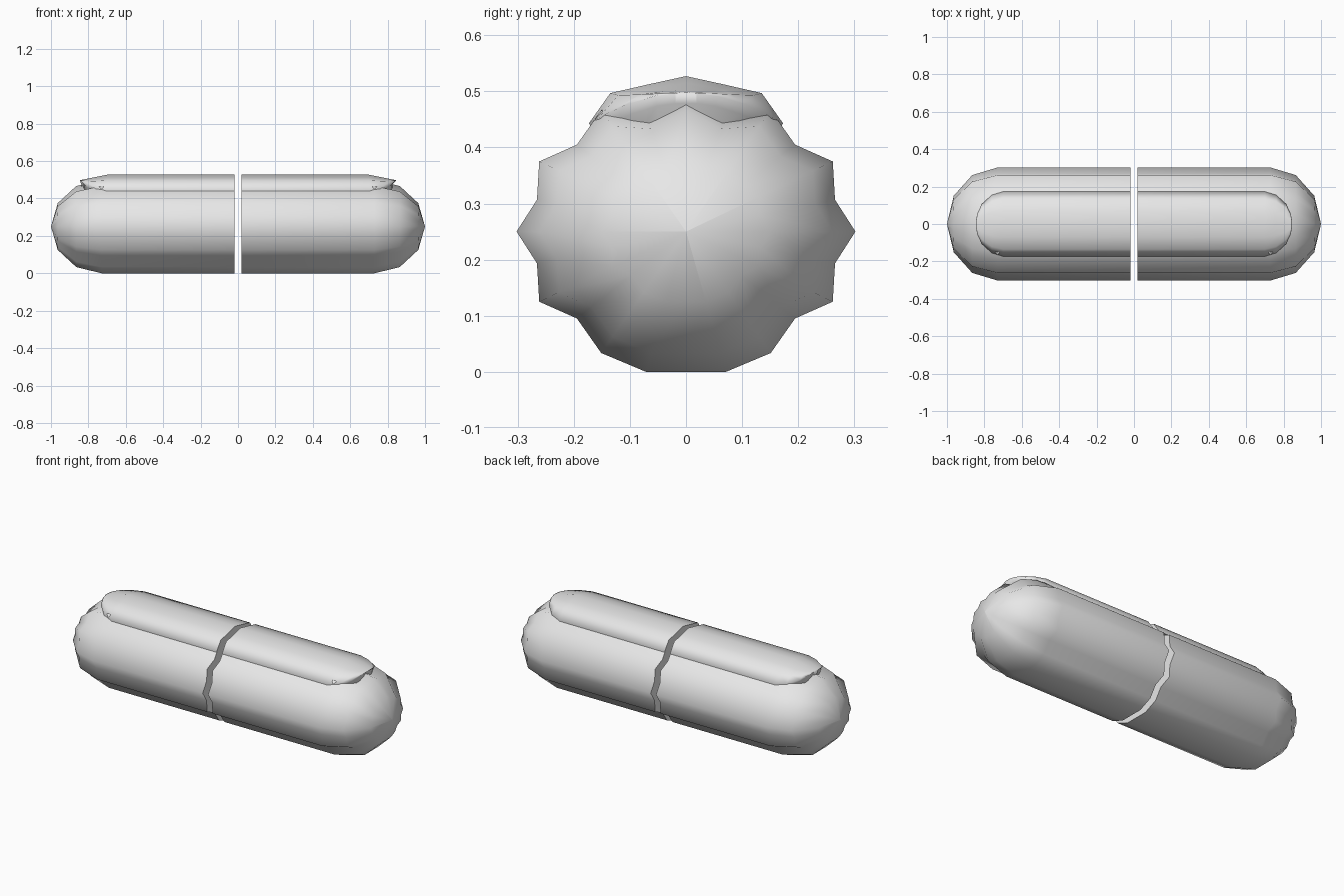
import bpy, bmesh, math

if "Cube" in bpy.data.objects:
    bpy.data.objects.remove(bpy.data.objects["Cube"])

grey = bpy.data.materials.new("light_grey")
grey.diffuse_color = (0.8, 0.8, 0.8, 1)
grey.use_nodes = True
grey.node_tree.nodes["Principled BSDF"].inputs["Base Color"].default_value = grey.diffuse_color
GAP = 0.0175   # half width of the cut through the middle


def loft(name, rings):
    """Bridge closed rings of equal size, flat-cap the cut side, smooth the rest."""
    bm = bmesh.new()
    loops = [[bm.verts.new(p) for p in ring] for ring in rings]
    n = len(loops[0])
    for a, b in zip(loops, loops[1:]):
        for i in range(n):
            j = (i + 1) % n
            bm.faces.new((a[i], a[j], b[j], b[i])).smooth = True
    bm.faces.new(loops[0]).smooth = False
    bm.faces.new(loops[-1]).smooth = True
    bmesh.ops.remove_doubles(bm, verts=bm.verts, dist=1e-4)
    bmesh.ops.recalc_face_normals(bm, faces=bm.faces)
    me = bpy.data.meshes.new(name)
    bm.to_mesh(me)
    bm.free()
    me.materials.append(grey)
    bpy.context.collection.objects.link(bpy.data.objects.new(name, me))


# Fluted body cross-section: 24 alternating ridges and grooves, flat underside
section = []
for i in range(24):
    a = math.radians(15 * i)
    groove = i % 2
    y = (0.275 if groove else 0.302) * math.cos(a)
    z = (0.219 if groove else 0.25) * math.sin(a)
    if i in (17, 18, 19):
        z = -0.25
    section.append((y, z))


def body_ring(x, k, s):
    return [(s * x, y * k, 0.25 + z * k) for y, z in section]


def topping_ring(x, w, crown, s, tuck=0.0):
    rim = 0.443 + 0.054 * (1 - (w / 0.173) ** 2)
    top = [(-1, 0), (-0.78, 0.64), (-0.4, 0.82), (0, 1),
           (0.4, 0.82), (0.78, 0.64), (1, 0)]
    ring = [(s * x, w * t, rim + (crown - rim) * f) for t, f in top]
    # tucked-in lower edge that sinks into the body
    skirt = [(0.94, 0.018), (0.85, 0.06), (-0.85, 0.06), (-0.94, 0.018)]
    return ring + [(s * (x - tuck), w * t, rim - d) for t, d in skirt]


for side, s in (("left", -1), ("right", 1)):
    # Body half with a domed end
    rings = [body_ring(GAP, 1, s)]
    for deg in (0, 30, 60):
        a = math.radians(deg)
        rings.append(body_ring(0.73 + 0.27 * math.sin(a), math.cos(a), s))
    rings.append(body_ring(1.0, 0.0005, s))
    loft("body_" + side, rings)

    # Raised strip along the top with a rounded end
    loft("top_strip_" + side, [
        topping_ring(GAP, 0.173, 0.527, s),
        topping_ring(0.70, 0.173, 0.527, s),
        topping_ring(0.76, 0.155, 0.515, s, 0.005),
        topping_ring(0.815, 0.105, 0.504, s, 0.01),
        topping_ring(0.838, 0.055, 0.499, s, 0.015),
        topping_ring(0.845, 0.02, 0.4975, s, 0.018),
    ])
